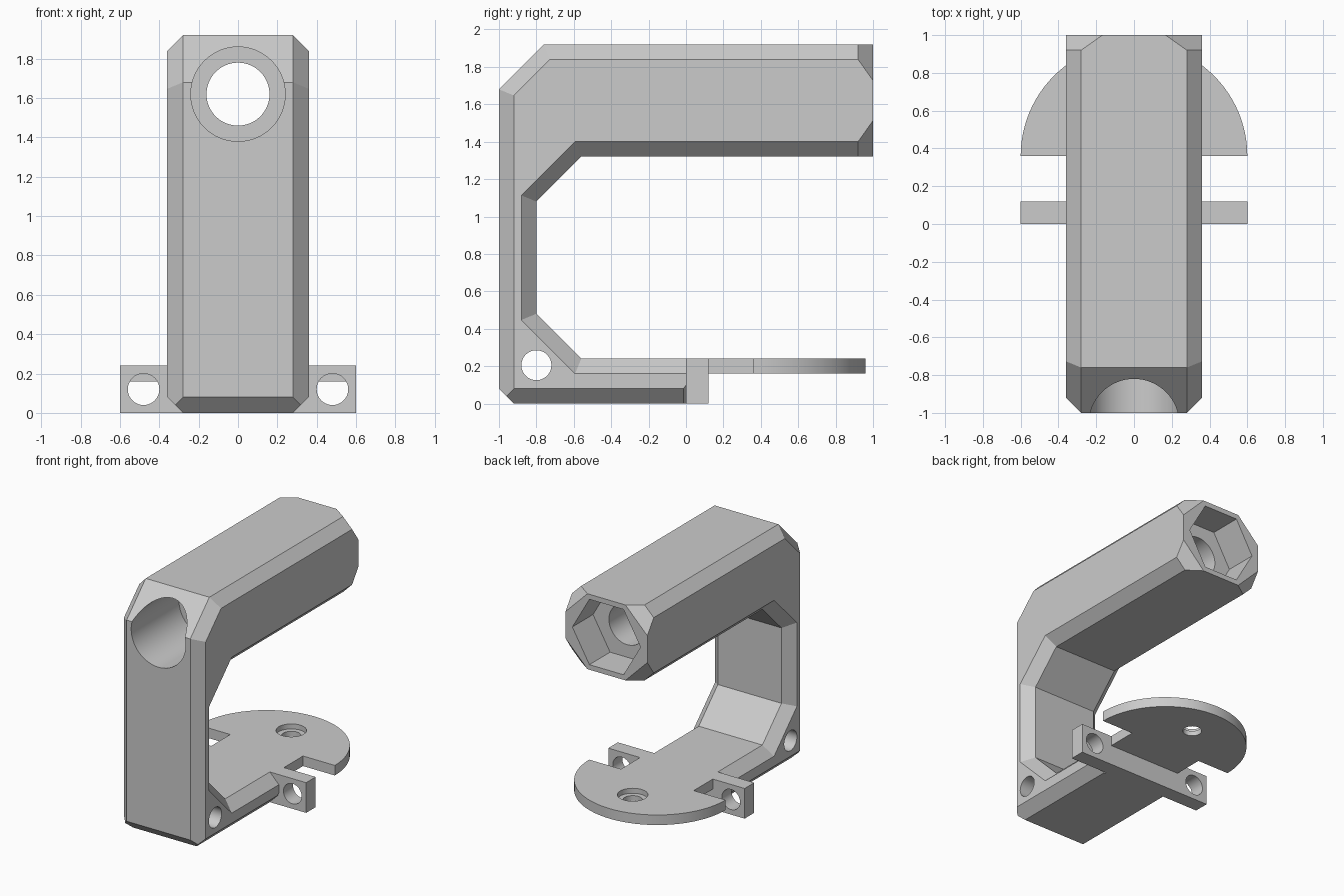
import bpy, bmesh, math
from mathutils import Vector, Matrix

if "Cube" in bpy.data.objects:
    bpy.data.objects.remove(bpy.data.objects["Cube"], do_unlink=True)

grey = bpy.data.materials.new("light_grey")
grey.use_nodes = True
grey.diffuse_color = (0.6, 0.6, 0.6, 1)
grey.node_tree.nodes["Principled BSDF"].inputs["Base Color"].default_value = (0.6, 0.6, 0.6, 1)


def make(name, bm):
    bmesh.ops.recalc_face_normals(bm, faces=bm.faces[:])
    mesh = bpy.data.meshes.new(name)
    bm.to_mesh(mesh)
    bm.free()
    mesh.materials.append(grey)
    ob = bpy.data.objects.new(name, mesh)
    bpy.context.collection.objects.link(ob)
    return ob


def loft(bm, rings):
    """Skin closed rings of points and cap both ends."""
    rows = [[bm.verts.new(p) for p in ring] for ring in rings]
    for a, b in zip(rows, rows[1:]):
        for i in range(len(a)):
            j = (i + 1) % len(a)
            bm.faces.new((a[i], a[j], b[j], b[i]))
    bm.faces.new(rows[0])
    bm.faces.new(rows[-1])


def drill(ob, axis, start, end, radius, sides=64):
    """Cut a round or polygonal hole from start to end along an axis."""
    a, b = Vector(start), Vector(end)
    bm = bmesh.new()
    turn = {"X": Matrix.Rotation(math.pi / 2, 4, "Y"),
            "Y": Matrix.Rotation(math.pi / 2, 4, "X"), "Z": Matrix()}[axis]
    bmesh.ops.create_cone(bm, cap_ends=True, segments=sides, radius1=radius, radius2=radius,
                          depth=(b - a).length, matrix=Matrix.Translation((a + b) / 2) @ turn)
    # a hexagon gets corners pointing sideways
    if sides == 6:
        mid = (a + b) / 2
        far = max(v.co.x for v in bm.verts)
        if far < radius * 0.95:
            bmesh.ops.rotate(bm, verts=bm.verts[:], cent=mid,
                             matrix=Matrix.Rotation(math.pi / 6, 3, axis))
    cutter = make("cutter", bm)
    cutter.hide_render = True
    mod = ob.modifiers.new("hole", "BOOLEAN")
    mod.operation = "DIFFERENCE"
    mod.solver = "EXACT"
    mod.object = cutter
    bpy.context.view_layer.objects.active = ob
    bpy.ops.object.modifier_apply(modifier=mod.name)
    bpy.data.objects.remove(cutter, do_unlink=True)


# C-shaped body: side profile, and its inset copy that forms the chamfers
outer = [(0, 0), (-1, 0), (-1, 1.68), (-.76, 1.92), (1, 1.92), (1, 1.32),
         (-.56, 1.32), (-.8, 1.08), (-.8, .48), (-.56, .24), (0, .24)]
inset = [(0, .08), (-.92, .08), (-.92, 1.647), (-.727, 1.84), (1, 1.84), (1, 1.4),
         (-.593, 1.4), (-.88, 1.113), (-.88, .447), (-.593, .16), (0, .16)]
bm = bmesh.new()
loft(bm, [[(x, y, z) for y, z in prof]
          for x, prof in ((-.36, inset), (-.28, outer), (.28, outer), (.36, inset))])
bmesh.ops.recalc_face_normals(bm, faces=bm.faces[:])

# Chamfers across the bottom front edge and the four corners of the arm end
root = math.sqrt(2)
planes = [((0, -1, .08), (0, -1, -1))]
for s in (-1, 1):
    planes += [((s * .36, .92, 1.84), (s, root, 1)), ((s * .36, .92, 1.4), (s, root, -1))]
for co, no in planes:
    bmesh.ops.bisect_plane(bm, geom=bm.verts[:] + bm.edges[:] + bm.faces[:],
                           plane_co=co, plane_no=no, clear_outer=True, dist=1e-5)
    bmesh.ops.holes_fill(bm, edges=[e for e in bm.edges if e.is_boundary], sides=0)
body = make("body", bm)

# Arm bore: wide front, narrow through hole, hexagonal socket; cross hole at the foot
drill(body, "Y", (0, -1.2, 1.62), (0, -.4, 1.62), .24)
drill(body, "Y", (0, -.6, 1.62), (0, .9, 1.62), .16)
drill(body, "Y", (0, .74, 1.62), (0, 1.2, 1.62), .30, 6)
drill(body, "X", (-.6, -.8, .205), (.6, -.8, .205), .08)

# Cross bar with a hole in each ear
bm = bmesh.new()
bmesh.ops.create_cube(bm, size=1, matrix=Matrix.Translation((0, .06, .12))
                      @ Matrix.Diagonal((1.2, .12, .24, 1)))
bar = make("cross_bar", bm)
for s in (-1, 1):
    drill(bar, "Y", (s * .48, -.1, .12), (s * .48, .3, .12), .08)

# Half-round plate with a neck, and a stepped screw hole
outline = [(-.32, .36), (-.32, .12), (.32, .12), (.32, .36)]
outline += [(.6 * math.cos(t), .36 + .6 * math.sin(t))
            for t in (math.pi * i / 48 for i in range(49))]
bm = bmesh.new()
loft(bm, [[(x, y, z) for x, y in outline] for z in (.16, .24)])
plate = make("half_round_plate", bm)
drill(plate, "Z", (0, .67, .1), (0, .67, .3), .07)
drill(plate, "Z", (0, .67, .2), (0, .67, .3), .11)

bpy.ops.object.select_all(action="DESELECT")
for ob in (body, bar, plate):
    ob.select_set(True)
bpy.context.view_layer.objects.active = body
bpy.ops.object.shade_smooth_by_angle(angle=math.radians(25))
